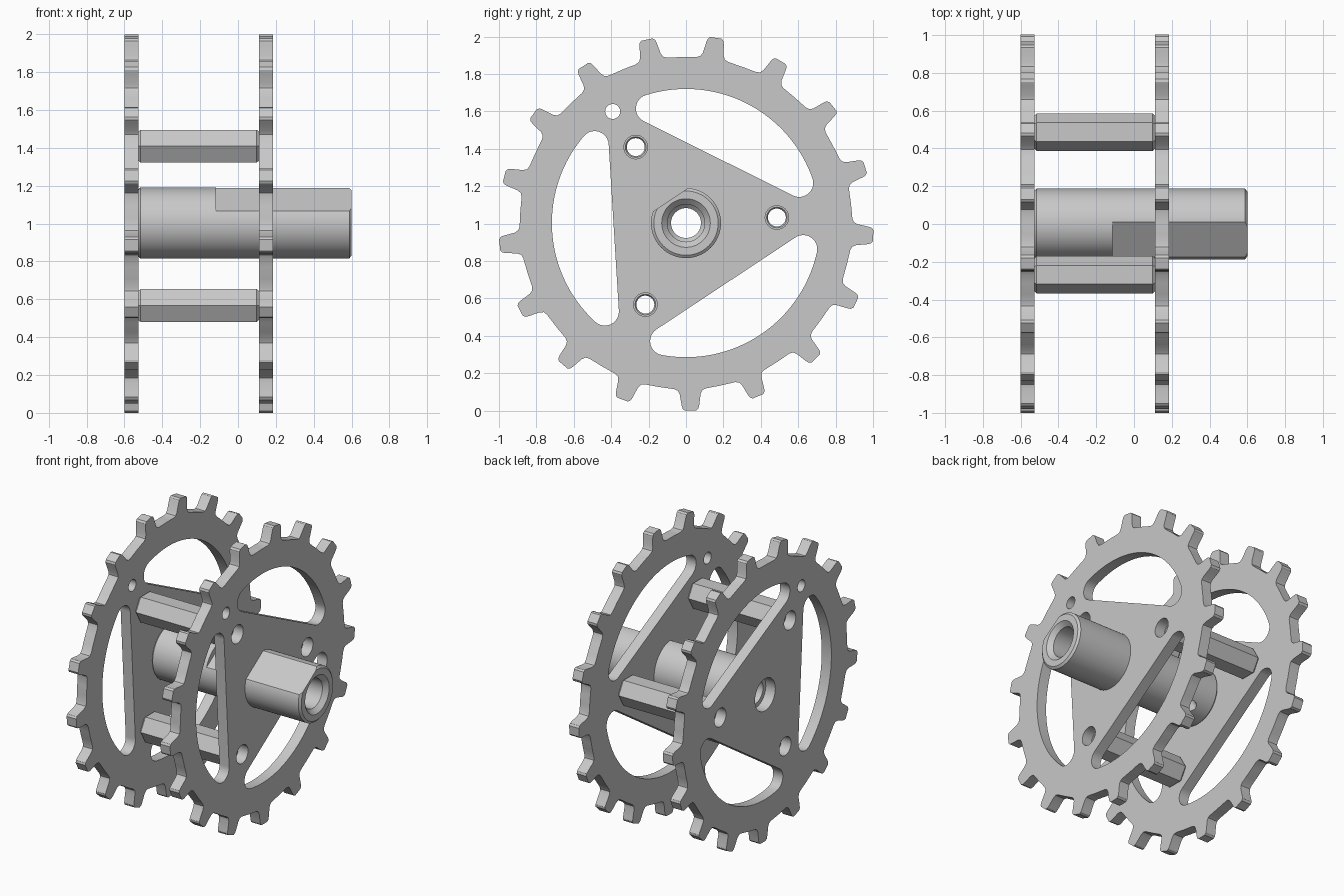
import bpy, bmesh
from math import radians, cos, sin, sqrt, atan2, degrees
from mathutils import Matrix, Vector

if "Cube" in bpy.data.objects:
    bpy.data.objects.remove(bpy.data.objects["Cube"], do_unlink=True)

CENTRE = 1.003          # height of the axle
TEETH = 17
PHASE = 3.5             # direction of the first spacer, degrees
THIRDS = [PHASE + 120 * i for i in range(3)]
SPACER_R = 0.487

grey = bpy.data.materials.new("plain_grey")
grey.use_nodes = True
grey.diffuse_color = (0.58, 0.58, 0.58, 1)
grey.node_tree.nodes["Principled BSDF"].inputs["Base Color"].default_value = (0.58, 0.58, 0.58, 1)


def polar(r, deg):
    return Vector((r * cos(radians(deg)), r * sin(radians(deg))))


def arc(centre, r, a0, a1, n):
    return [centre + polar(r, a0 + (a1 - a0) * i / n) for i in range(n + 1)]


def circle(centre, r, n=32):
    return arc(centre, r, 0, 360, n)[:-1]


def link(name, mesh):
    obj = bpy.data.objects.new(name, mesh)
    bpy.context.collection.objects.link(obj)
    return obj


def baked(obj):
    bpy.context.view_layer.update()
    graph = bpy.context.evaluated_depsgraph_get()
    return bpy.data.meshes.new_from_object(obj.evaluated_get(graph))


def lathe(name, profile, n, matrix):
    """Closed solid turned about x from (x, radius) points."""
    bm = bmesh.new()
    rings = [[bm.verts.new((x, *polar(r, 360 * i / n))) for i in range(n)] for x, r in profile]
    for a, b in zip(rings, rings[1:]):
        for i in range(n):
            j = (i + 1) % n
            bm.faces.new((a[i], a[j], b[j], b[i]))
    bm.faces.new(rings[0])
    bm.faces.new(rings[-1])
    bmesh.ops.recalc_face_normals(bm, faces=bm.faces)
    mesh = bpy.data.meshes.new(name)
    bm.to_mesh(mesh)
    bm.free()
    obj = link(name, mesh)
    obj.matrix_world = matrix
    return obj


def cut(obj, cutter):
    mod = obj.modifiers.new("cut", "BOOLEAN")
    mod.operation, mod.solver, mod.object = "DIFFERENCE", "EXACT", cutter
    mesh = baked(obj)
    obj.modifiers.clear()
    obj.data = mesh
    bpy.data.objects.remove(cutter, do_unlink=True)


def finish(obj):
    obj.data.materials.clear()
    obj.data.materials.append(grey)
    bpy.ops.object.select_all(action="DESELECT")
    obj.select_set(True)
    bpy.context.view_layer.objects.active = obj
    bpy.ops.object.shade_smooth_by_angle(angle=radians(25))


def gear_outline():
    side = [(0.886, 0.085), (0.895, 0.066), (0.915, 0.056),
            (0.975, 0.047), (0.993, 0.042), (1.003, 0.03)]
    tooth = [(r, -w) for r, w in side] + [(r, w) for r, w in reversed(side)]
    pitch = 360 / TEETH
    points = []
    for k in range(TEETH):
        a = -88.6 + k * pitch
        points += [polar(r, a) + polar(w, a + 90) for r, w in tooth]
        points += [polar(0.888, a + pitch * f) for f in (0.4, 0.5, 0.6)]
    return points


def window_outline(n_deg, rim=0.717, chord=0.387, f=0.075):
    """Circle segment with rounded corners."""
    s = sqrt((rim - f) ** 2 - (chord + f) ** 2)
    spread = degrees(atan2(s, chord + f))
    right = polar(rim - f, n_deg - spread)
    left = polar(rim - f, n_deg + spread)
    return (arc(right, f, n_deg - 180, n_deg - spread, 12)
            + arc(Vector((0, 0)), rim, n_deg - spread, n_deg + spread, 40)[1:-1]
            + arc(left, f, n_deg + spread, n_deg + 180, 12))


def plate(name, x, bore):
    loops = [gear_outline(), circle(Vector((0, 0)), bore, 48), circle(polar(0.714, 123.3), 0.04)]
    for a in THIRDS:
        loops.append(window_outline(a + 60))
        loops.append(circle(polar(SPACER_R, a), 0.063))
    curve = bpy.data.curves.new(name, "CURVE")
    curve.dimensions, curve.fill_mode, curve.extrude = "2D", "BOTH", 0.0365
    for loop in loops:
        spline = curve.splines.new("POLY")
        spline.points.add(len(loop) - 1)
        for point, co in zip(spline.points, loop):
            point.co = (co.x, co.y, 0, 1)
        spline.use_cyclic_u = True
    temp = link("temp", curve)
    mesh = baked(temp)
    bpy.data.objects.remove(temp, do_unlink=True)
    # stand the flat shape upright: drawing plane becomes y-z
    mesh.transform(Matrix(((0, 0, 1, x), (1, 0, 0, 0), (0, 1, 0, CENTRE), (0, 0, 0, 1))))
    bm = bmesh.new()
    bm.from_mesh(mesh)
    bmesh.ops.remove_doubles(bm, verts=bm.verts, dist=0.0001)
    bmesh.ops.recalc_face_normals(bm, faces=bm.faces)
    bm.to_mesh(mesh)
    bm.free()
    mesh.name = name
    finish(link(name, mesh))


# Toothed plates
plate("outer_toothed_plate", -0.5635, 0.11)
plate("inner_toothed_plate", 0.1475, 0.14)

# Hollow axle with a flat on one side and a screw hole opposite
axis = Matrix.Translation((0, 0, CENTRE))
axle = lathe("axle", [(-0.528, 0.175), (-0.516, 0.187), (0.588, 0.187), (0.6, 0.172)], 64, axis)
cut(axle, lathe("bore_cutter", [(-0.7, 0.08), (0.38, 0.08), (0.4, 0.1), (0.57, 0.1),
                                (0.6, 0.13), (0.65, 0.13)], 48, axis))
flat_turn = axis @ Matrix.Rotation(radians(PHASE + 120), 4, "X")
bpy.ops.mesh.primitive_cube_add(size=1)
flat_cutter = bpy.context.object
flat_cutter.matrix_world = (flat_turn @ Matrix.Translation((0.345, 0.275, 0))
                            @ Matrix.Diagonal((0.92, 0.25, 0.8, 1)))
cut(axle, flat_cutter)
screw_turn = (Matrix.Translation((-0.375, 0, 0)) @ axis
              @ Matrix.Rotation(radians(PHASE + 300), 4, "X") @ Matrix.Rotation(radians(90), 4, "Z"))
cut(axle, lathe("screw_cutter", [(0.03, 0.037), (0.3, 0.037)], 24, screw_turn))
finish(axle)

# Hexagonal spacers between the plates
for i, a in enumerate(THIRDS):
    p = polar(SPACER_R, a)
    place = axis @ Matrix.Translation((0, p.x, p.y))
    spacer = lathe(f"hex_spacer_{i + 1}", [(-0.527, 0.088), (-0.515, 0.1), (0.099, 0.1), (0.111, 0.088)], 6, place)
    cut(spacer, lathe("hole_cutter", [(-0.54, 0.063), (-0.515, 0.048), (0.099, 0.048), (0.124, 0.063)], 24, place))
    finish(spacer)
